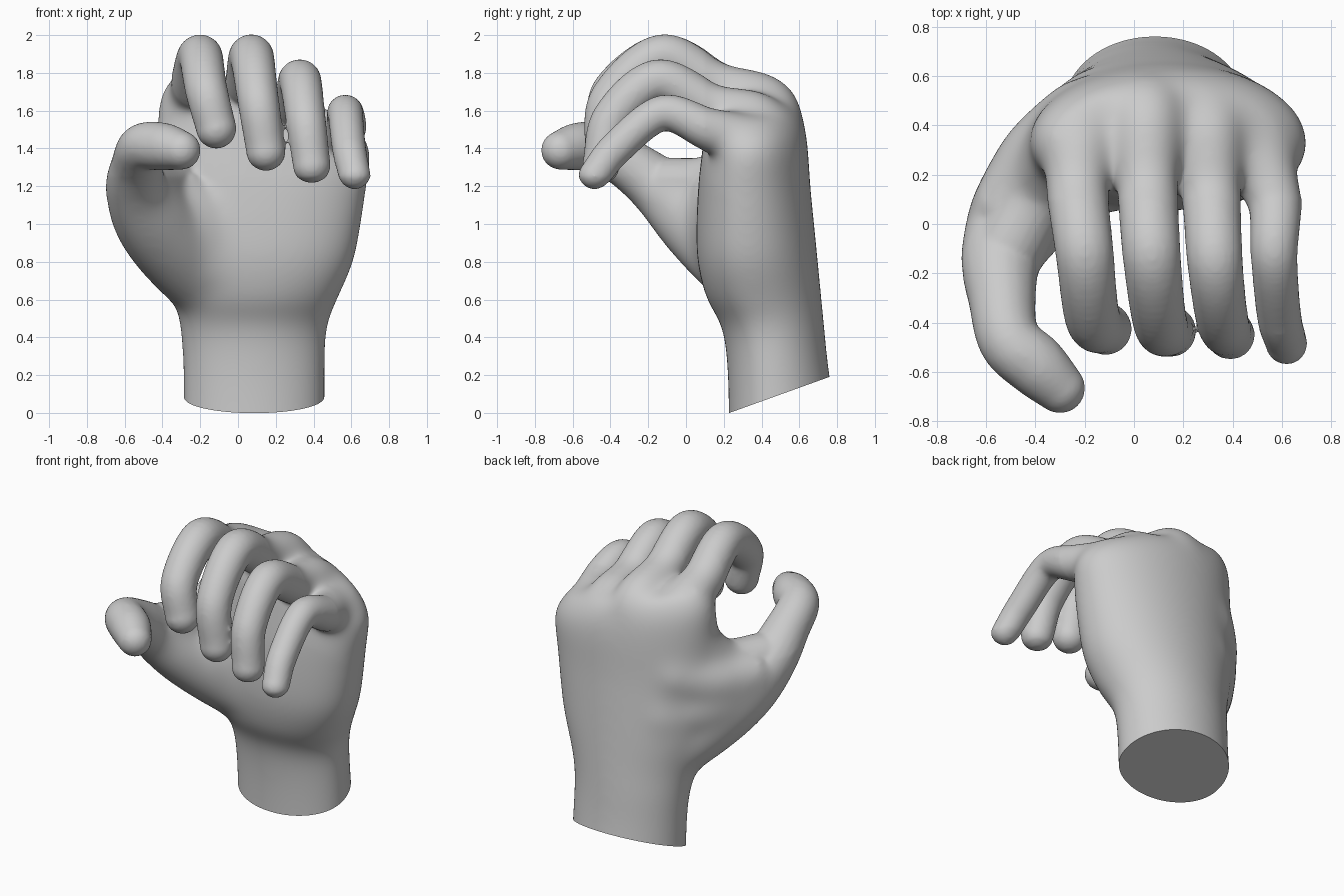
import bpy, bmesh, math
from mathutils import Vector, Matrix

bm = bmesh.new()


def spline(pts, steps):
    """Catmull-Rom samples through points of any dimension."""
    p = [Vector(q) for q in pts]
    p = [p[0] * 2 - p[1]] + p + [p[-1] * 2 - p[-2]]
    out = []
    for i in range(1, len(p) - 2):
        a, b, c, d = p[i - 1:i + 3]
        for s in range(steps):
            t = s / steps
            out.append(0.5 * (2 * b + (c - a) * t + (2 * a - 5 * b + 4 * c - d) * t * t
                              + (3 * b - a - 3 * c + d) * t ** 3))
    return out + [p[-2]]


def limb(pts, steps=12):
    """Rounded, tapering limb swept along (x, y, z, radius) points."""
    for q in spline(pts, steps):
        bmesh.ops.create_icosphere(bm, subdivisions=3, radius=q[3],
                                   matrix=Matrix.Translation(Vector(q[:3])))


def loft(sections, n=48, power=2.0):
    """Closed skin over oval sections (z, x0, x1, y0, y1, tilt_x, tilt_y), widest towards the front."""
    rings = []
    for z, x0, x1, y0, y1, tx, ty in sections:
        ring = []
        yc = y0 + 0.43 * (y1 - y0)
        front = power + 0.3 * min(1, max(0, (z - 0.4) / 0.3))  # wrist rounder than palm
        for k in range(n):
            a = 2 * math.pi * k / n
            c, s = math.cos(a), math.sin(a)
            e = 2 / (power if s > 0 else front)
            x = (x0 + x1) / 2 + (x1 - x0) / 2 * math.copysign(abs(c) ** e, c)
            y = yc + (y1 - yc if s > 0 else yc - y0) * math.copysign(abs(s) ** e, s)
            ring.append(bm.verts.new((x, y, z + tx * (x - 0.12) + ty * (y - 0.23))))
        rings.append(ring)
    for r, q in zip(rings, rings[1:]):
        for k in range(n):
            bm.faces.new((r[k], r[(k + 1) % n], q[(k + 1) % n], q[k]))
    bm.faces.new(rings[0][::-1])
    bm.faces.new(rings[-1])


# wrist and palm
loft(spline([(-0.25, -0.295, 0.465, 0.225, 0.80, 0, 0.36),
             (0.20, -0.295, 0.465, 0.22, 0.755, 0, 0.1),
             (0.45, -0.31, 0.475, 0.19, 0.735, 0, 0),
             (0.60, -0.34, 0.53, 0.11, 0.72, 0, 0),
             (0.80, -0.40, 0.615, 0.06, 0.70, 0, 0),
             (1.00, -0.42, 0.655, 0.055, 0.68, 0, 0),
             (1.20, -0.43, 0.685, 0.065, 0.66, 0, 0),
             (1.42, -0.43, 0.71, 0.09, 0.645, -0.1, 0),
             (1.56, -0.42, 0.685, 0.11, 0.62, -0.2, 0),
             (1.67, -0.35, 0.60, 0.15, 0.56, -0.25, 0)], 4))

# index, middle, ring and little finger: palm, knuckle, two joints, tip
limb([(-0.18, 0.40, 1.30, 0.16), (-0.215, 0.37, 1.61, 0.16), (-0.23, 0.16, 1.735, 0.13),
      (-0.20, -0.12, 1.885, 0.119), (-0.168, -0.38, 1.71, 0.113), (-0.115, -0.425, 1.505, 0.107)])
limb([(0.05, 0.42, 1.30, 0.17), (0.05, 0.44, 1.61, 0.165), (0.055, 0.16, 1.735, 0.128),
      (0.072, -0.13, 1.885, 0.119), (0.106, -0.40, 1.66, 0.111), (0.148, -0.435, 1.385, 0.105)])
limb([(0.28, 0.41, 1.25, 0.16), (0.295, 0.39, 1.53, 0.16), (0.312, 0.14, 1.62, 0.124),
      (0.328, -0.15, 1.758, 0.114), (0.358, -0.39, 1.56, 0.107), (0.390, -0.45, 1.31, 0.10)])
limb([(0.46, 0.33, 1.20, 0.16), (0.49, 0.29, 1.42, 0.155), (0.568, 0.10, 1.51, 0.112),
      (0.568, -0.13, 1.585, 0.096), (0.588, -0.37, 1.40, 0.091), (0.618, -0.485, 1.255, 0.085)])

# thumb
limb([(-0.14, 0.40, 0.65, 0.20), (-0.32, 0.21, 0.86, 0.225), (-0.45, 0.05, 1.02, 0.215),
      (-0.535, -0.12, 1.17, 0.17), (-0.535, -0.30, 1.31, 0.138), (-0.505, -0.47, 1.405, 0.127),
      (-0.40, -0.57, 1.41, 0.127), (-0.30, -0.665, 1.39, 0.103)])
# ball of the thumb and web towards the index finger
limb([(-0.13, 0.27, 0.80, 0.21), (-0.22, 0.21, 1.0, 0.20), (-0.30, 0.18, 1.15, 0.16)])
limb([(-0.29, 0.34, 1.45, 0.14), (-0.38, 0.15, 1.23, 0.145), (-0.52, -0.12, 1.20, 0.15)])
limb([(-0.20, 0.40, 1.22, 0.20), (-0.37, 0.26, 1.16, 0.185), (-0.49, 0.06, 1.13, 0.175)])
limb([(-0.14, 0.44, 0.95, 0.20), (-0.34, 0.26, 1.00, 0.20), (-0.45, 0.08, 1.06, 0.20)])

mesh = bpy.data.meshes.new("hand")
bm.to_mesh(mesh)
bm.free()
hand = bpy.data.objects.new("hand", mesh)
bpy.context.collection.objects.link(hand)
bpy.context.view_layer.objects.active = hand
hand.select_set(True)

# fuse into one skin and soften it lightly
rem = hand.modifiers.new("fuse", 'REMESH')
rem.mode = 'VOXEL'
rem.voxel_size = 0.0115
smo = hand.modifiers.new("soften", 'SMOOTH')
smo.factor = 0.5
smo.iterations = 10
for m in ("fuse", "soften"):
    bpy.ops.object.modifier_apply(modifier=m)

# soften palm, wrist and knuckles more than the fingers
soft = hand.vertex_groups.new(name="palm")
for v in hand.data.vertices:
    w = max((1.25 - v.co.z) / 0.15, (v.co.y - 0.10) / 0.15)
    soft.add([v.index], min(1, max(0, w)), 'REPLACE')
smo = hand.modifiers.new("soften_palm", 'SMOOTH')
smo.factor = 0.5
smo.iterations = 240
smo.vertex_group = "palm"
bpy.ops.object.modifier_apply(modifier="soften_palm")

# slanted flat cut through the wrist
bm = bmesh.new()
bm.from_mesh(hand.data)
bmesh.ops.bisect_plane(bm, geom=bm.verts[:] + bm.edges[:] + bm.faces[:], plane_co=(0, 0.23, 0),
                       plane_no=Vector((0, -0.36, 1)).normalized(), clear_inner=True)
bmesh.ops.holes_fill(bm, edges=[e for e in bm.edges if e.is_boundary], sides=0)
bm.to_mesh(hand.data)
bm.free()
bpy.ops.object.shade_smooth_by_angle(angle=math.radians(40))
